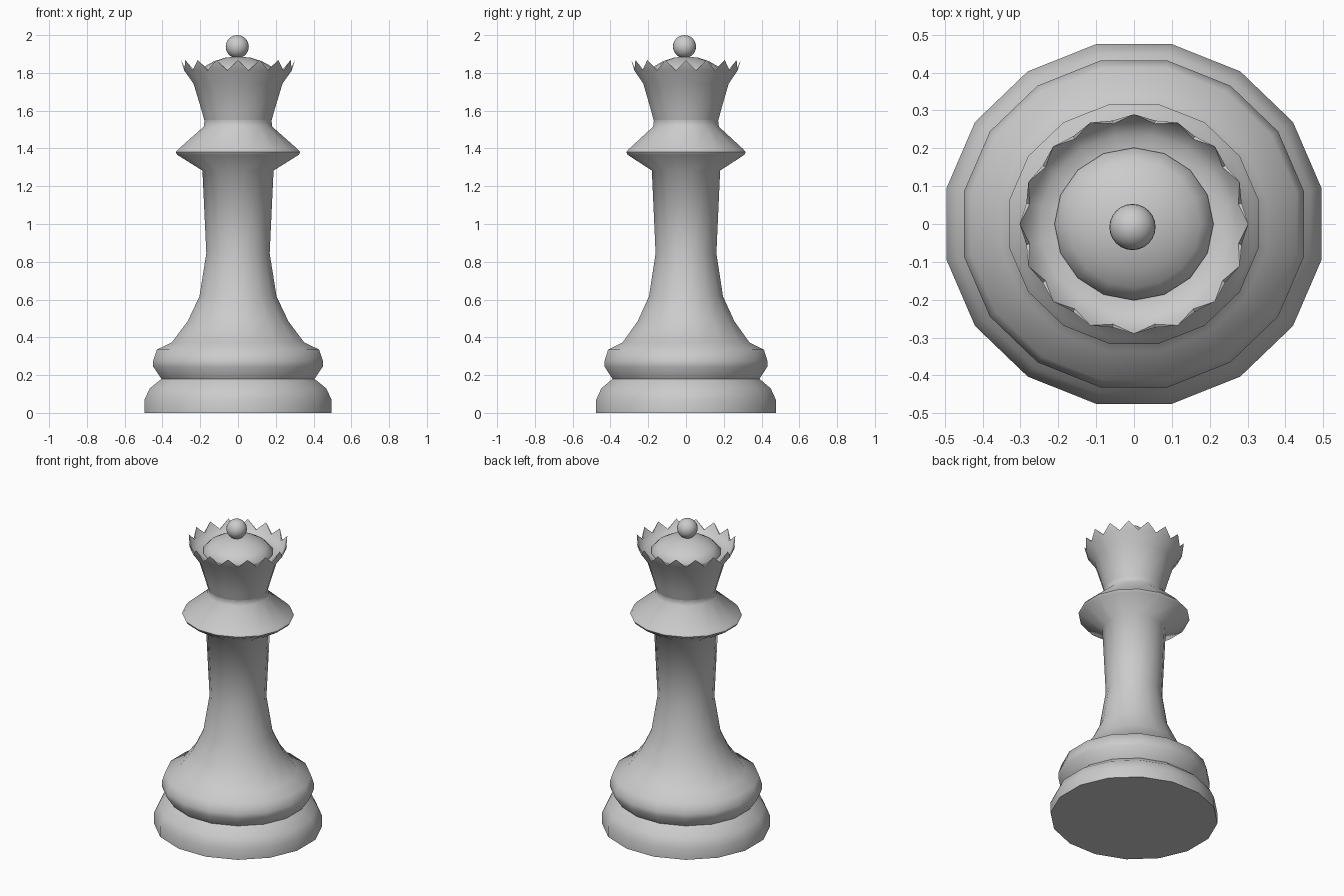
import bpy, bmesh, math

if "Cube" in bpy.data.objects:
    bpy.data.objects.remove(bpy.data.objects["Cube"])

SIDES = 16
HALF = math.pi / SIDES
SQUASH = 0.96          # piece is slightly narrower front to back


def ring(bm, r, z, offset):
    verts = []
    for i in range(SIDES):
        a = offset + 2 * HALF * i
        verts.append(bm.verts.new((r * math.cos(a), r * SQUASH * math.sin(a), z)))
    return verts


def bridge(bm, a, b):
    for i in range(SIDES):
        j = (i + 1) % SIDES
        bm.faces.new((a[i], a[j], b[j], b[i]))


def finish(name, bm, angle):
    bmesh.ops.recalc_face_normals(bm, faces=bm.faces)
    mesh = bpy.data.meshes.new(name)
    bm.to_mesh(mesh)
    bm.free()
    obj = bpy.data.objects.new(name, mesh)
    bpy.context.collection.objects.link(obj)
    bpy.ops.object.select_all(action='DESELECT')
    obj.select_set(True)
    bpy.context.view_layer.objects.active = obj
    bpy.ops.object.shade_smooth_by_angle(angle=math.radians(angle))


def lathe(name, profile, offset, angle=60):
    bm = bmesh.new()
    rings = [ring(bm, r, z, offset) for r, z in profile]
    for a, b in zip(rings, rings[1:]):
        bridge(bm, a, b)
    bm.faces.new(rings[0])
    bm.faces.new(rings[-1])
    finish(name, bm, angle)


# Base, stem and collar
lathe("body", [
    (0.505, 0), (0.505, 0.07), (0.476, 0.13), (0.413, 0.18),
    (0.458, 0.245), (0.458, 0.275), (0.438, 0.335), (0.357, 0.373),
    (0.272, 0.485), (0.208, 0.617), (0.171, 0.845), (0.192, 1.283),
    (0.328, 1.366), (0.336, 1.38), (0.32, 1.398), (0.185, 1.515),
    (0.181, 1.545), (0.188, 1.58), (0.188, 1.60)], HALF)

# Hollow crown with a pointed tooth on every side
bm = bmesh.new()
outer = [ring(bm, r, z, HALF) for r, z in
         [(0.182, 1.55), (0.196, 1.60), (0.24, 1.743), (0.29, 1.812)]]
inner = [ring(bm, r, z, HALF) for r, z in
         [(0.281, 1.815), (0.25, 1.79), (0.20, 1.785)]]
tips = ring(bm, 0.302, 1.868, 2 * HALF)
for group in (outer, inner):
    for a, b in zip(group, group[1:]):
        bridge(bm, a, b)
bm.faces.new(outer[0])
bm.faces.new(inner[-1])
o, n = outer[-1], inner[0]
for i in range(SIDES):
    j = (i + 1) % SIDES
    bm.faces.new((o[i], o[j], tips[i]))
    bm.faces.new((n[j], n[i], tips[i]))
    bm.faces.new((o[i], tips[i], n[i]))
    bm.faces.new((o[j], n[j], tips[i]))
finish("crown", bm, 60)

# Dome inside the crown
lathe("dome", [(0.21, 1.78), (0.21, 1.80), (0.175, 1.835), (0.13, 1.86),
               (0.07, 1.88), (0.01, 1.886)], 0)

# Ball on top
bpy.ops.mesh.primitive_uv_sphere_add(segments=24, ring_count=14, radius=0.061,
                                     location=(-0.004, -0.008, 1.939))
bpy.context.object.name = "ball"
bpy.ops.object.shade_smooth()
